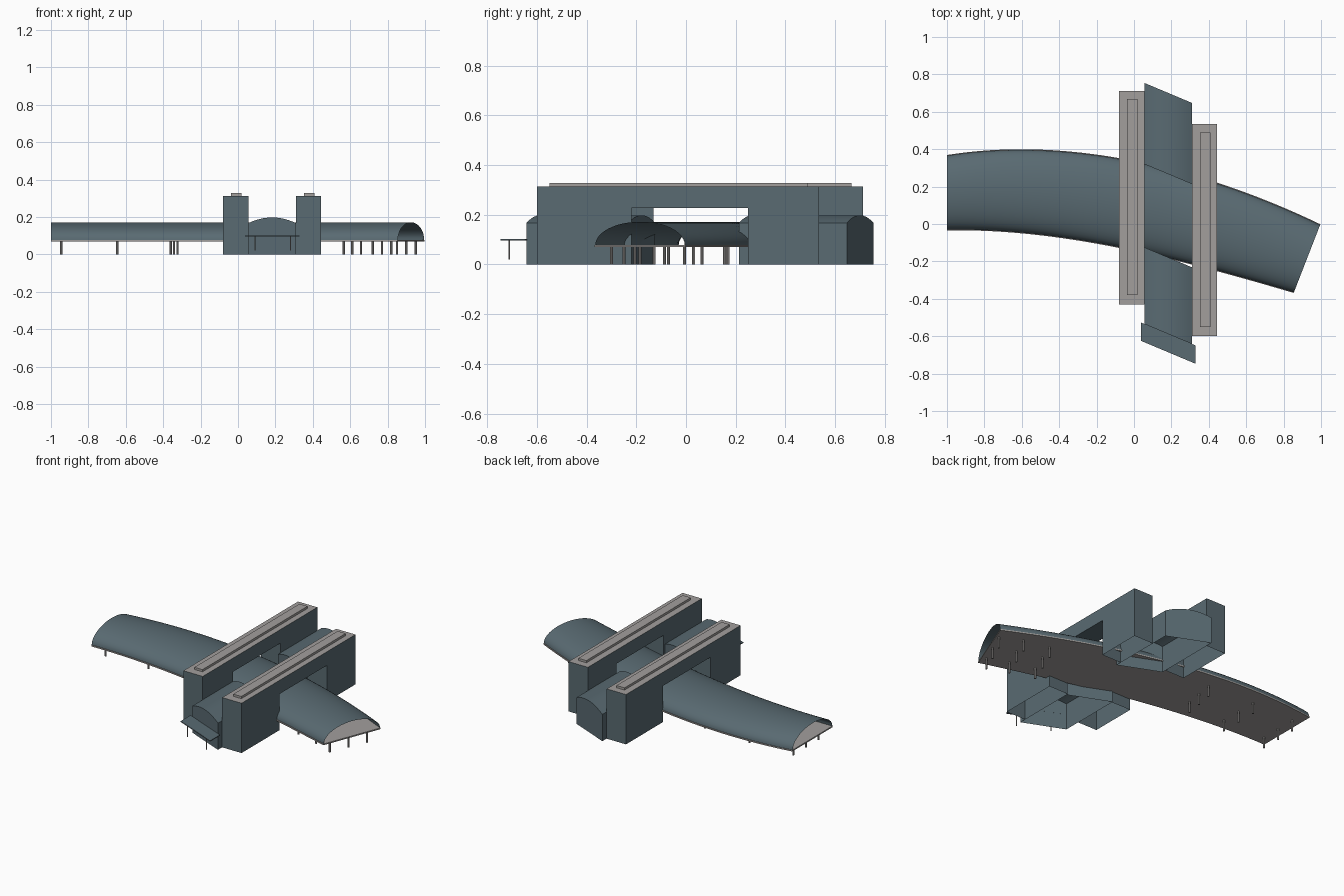
import bpy, bmesh, math
from mathutils import Vector
from mathutils.geometry import interpolate_bezier

cube = bpy.data.objects.get("Cube")
if cube:
    bpy.data.objects.remove(cube)


def material(name, rgb):
    m = bpy.data.materials.new(name)
    m.use_nodes = True
    m.diffuse_color = (*rgb, 1)
    m.node_tree.nodes["Principled BSDF"].inputs["Base Color"].default_value = (*rgb, 1)
    return m


SLATE = material("slate blue", (0.10, 0.145, 0.168))
GREY = material("light grey", (0.36, 0.345, 0.335))


def loft(name, rings, mats, closed=True, open_bottom=False, smooth=False, grey_top=False):
    """Skin a row of equal cross-sections, capping the ends of closed ones."""
    bm = bmesh.new()
    rows = [[bm.verts.new(p) for p in ring] for ring in rings]
    n = len(rows[0])
    for a, b in zip(rows, rows[1:]):
        for i in range(n if closed else n - 1):
            j = (i + 1) % n
            bm.faces.new((a[i], a[j], b[j], b[i]))
    if closed:
        bm.faces.new(rows[0])
        bm.faces.new(rows[-1])
    bmesh.ops.recalc_face_normals(bm, faces=bm.faces)
    if not closed and sum(f.normal.z for f in bm.faces) < 0:
        bmesh.ops.reverse_faces(bm, faces=bm.faces)
    if open_bottom:
        base = [f for f in bm.faces if all(abs(v.co.z) < 1e-4 for v in f.verts)]
        bmesh.ops.delete(bm, geom=base, context="FACES")
    if grey_top:
        for f in bm.faces:
            f.material_index = int(f.normal.z > 0.9)
    mesh = bpy.data.meshes.new(name)
    bm.to_mesh(mesh)
    bm.free()
    for m in mats:
        mesh.materials.append(m)
    ob = bpy.data.objects.new(name, mesh)
    bpy.context.scene.collection.objects.link(ob)
    if smooth:
        bpy.ops.object.select_all(action="DESELECT")
        ob.select_set(True)
        bpy.context.view_layer.objects.active = ob
        bpy.ops.object.shade_smooth_by_angle(angle=math.radians(35))
    return ob


def box(name, x0, x1, y0, y1, z0, z1, mat, shear=0.0):
    """Box whose ends may slant along y as x grows."""
    rings = []
    for x in (x0, x1):
        d = shear * (x - x0)
        rings.append([(x, y0 + d, z0), (x, y1 + d, z0), (x, y1 + d, z1), (x, y0 + d, z1)])
    return loft(name, rings, [mat])


def post(name, x, y, z0, z1, r=0.006):
    ring = [(math.cos(a) * r + x, math.sin(a) * r + y)
            for a in (math.tau * i / 8 for i in range(8))]
    return loft(name, [[(u, v, z) for u, v in ring] for z in (z0, z1)], [GREY])


# Two long gateway blocks bridging the train shed
def tower(name, x0, x1, y0, y1, o0, o1):
    top, soffit = 0.314, 0.228
    outline = [(y0, 0), (y0, top), (y1, top), (y1, 0),
               (o1, 0), (o1, soffit), (o0, soffit), (o0, 0)]
    loft(name, [[(x, y, z) for y, z in outline] for x in (x0, x1)],
         [SLATE, GREY], open_bottom=True, grey_top=True)
    box(name + "_roof_strip", x0 + 0.042, x1 - 0.037, y0 + 0.05, y1 - 0.045,
        top, top + 0.014, GREY)


tower("right_tower", -0.08, 0.055, -0.43, 0.712, -0.13, 0.345)
tower("left_tower", 0.31, 0.445, -0.60, 0.535, -0.22, 0.25)

# Curved train shed: barrel roof over a raised deck
STEPS = 40


def edge(*pts):
    return interpolate_bezier(*[Vector((x, y, 0)) for x, y in pts], STEPS)


front = edge((-1, -0.03), (-0.38, -0.02), (0.23, -0.18), (0.855, -0.365))
back = edge((-1, 0.365), (-0.34, 0.47), (0.38, 0.29), (0.995, -0.005))
SPRING, RISE, ARC = 0.078, 0.094, 24

roof = []
for f, b in zip(front, back):
    ring = []
    for i in range(ARC + 1):
        a = math.pi * i / ARC
        p = f.lerp(b, (1 - math.cos(a)) / 2)
        ring.append((p.x, p.y, SPRING + RISE * math.sin(a)))
    roof.append(ring)
loft("shed_roof", roof, [SLATE], closed=False, smooth=True)

deck = []
for f, b in zip(front, back):
    f2, b2 = f.lerp(b, -0.01), f.lerp(b, 1.01)
    deck.append([(p.x, p.y, z) for p, z in
                 ((f2, 0.07), (b2, 0.07), (b2, SPRING), (f2, SPRING))])
loft("shed_deck", deck, [GREY])

# Rows of three posts under the deck
rows = [(-0.945, 0.03, 0.0, 0.125), (-0.645, 0.03, 0.0, 0.13), (-0.36, 0.065, 0.018, 0.105),
        (0.565, -0.205, 0.046, 0.118), (0.72, -0.25, 0.05, 0.122), (0.85, -0.30, 0.05, 0.115)]
for r, (x, y, dx, dy) in enumerate(rows):
    for k in range(3):
        post(f"deck_post_{r}_{k}", x + k * dx, y + k * dy, 0, 0.072)

# Arched entrance halls between the towers, with slanted ends
SLANT = -0.42
HX0, HX1 = 0.056, 0.309


def hall(name, y0, y1):
    outline = [(HX0, 0)]
    for i in range(17):
        t = i / 16
        outline.append((HX0 + (HX1 - HX0) * t, 0.168 + 0.03 * (1 - (2 * t - 1) ** 2)))
    outline.append((HX1, 0))
    loft(name, [[(x, y + SLANT * (x - HX0), z) for x, z in outline] for y in (y0, y1)],
         [SLATE], open_bottom=True, smooth=True)


hall("front_hall", -0.535, -0.125)
hall("back_hall", 0.32, 0.754)

# Thin entrance canopy with two slim supports
box("entrance_canopy", 0.038, 0.328, -0.625, -0.527, 0.097, 0.102, SLATE, SLANT)
for side, x in (("right", 0.09), ("left", 0.28)):
    post(f"{side}_canopy_post", x, -0.61 + SLANT * (x - 0.038), 0.02, 0.098, 0.003)
